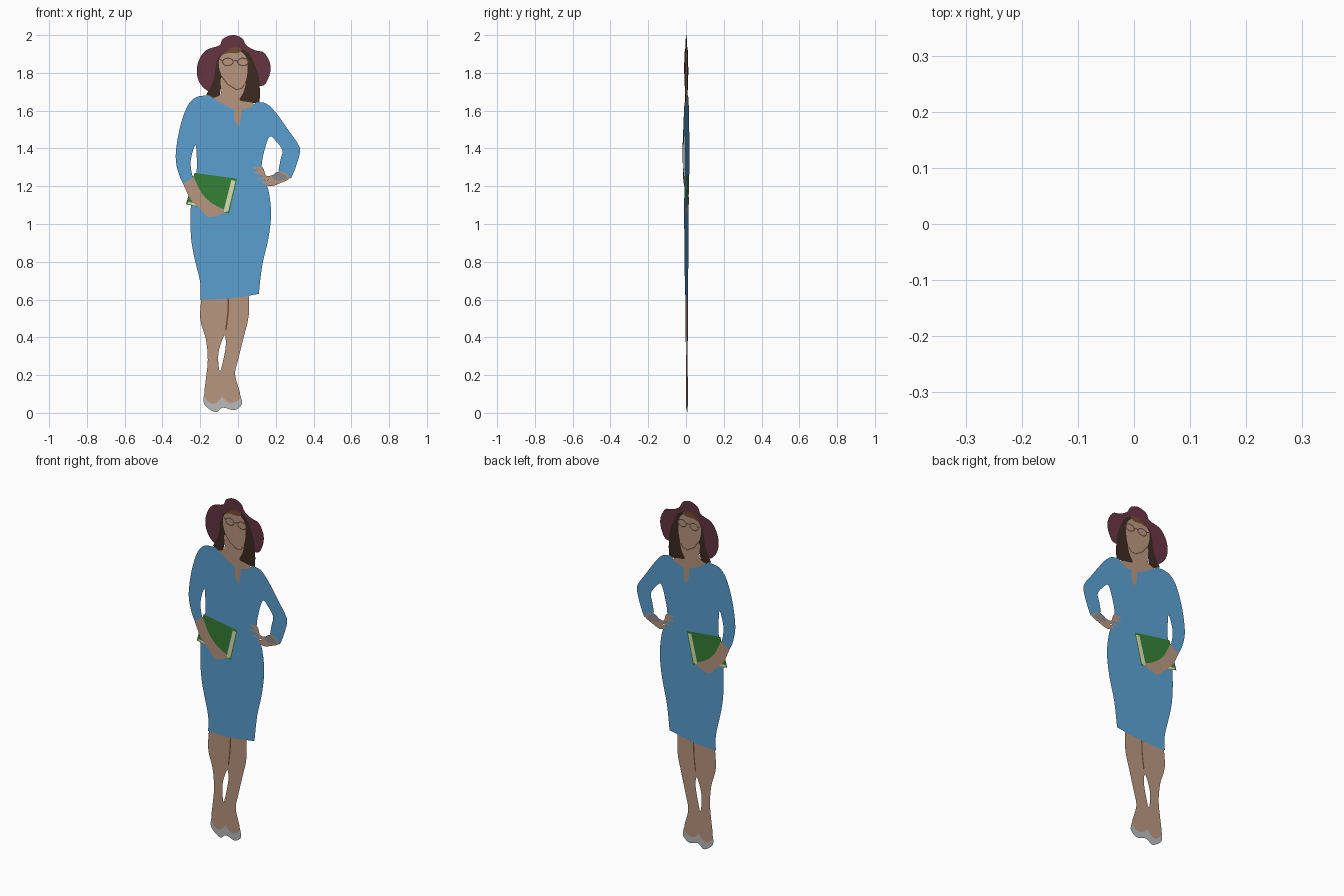
import bpy, math
from mathutils import Vector
from mathutils.geometry import delaunay_2d_cdt

TURN = -0.055          # the flat cutout is turned slightly about z
layers = []            # (part name, outline), painted back to front


def outline(pts, steps=4):
    """Closed smooth outline; a doubled point is a sharp corner."""
    p = [Vector(q) for q in pts]
    n, out = len(p), []
    for i in range(n):
        a, b, c, d = p[i - 1], p[i], p[(i + 1) % n], p[(i + 2) % n]
        if (c - b).length < 1e-6:
            continue
        for s in range(steps):
            t = s / steps
            out.append(0.5 * (2 * b + (c - a) * t + (2 * a - 5 * b + 4 * c - d) * t * t
                              + (3 * b - a - 3 * c + d) * t ** 3))
    return out


def shape(name, *pts):
    layers.append((name, outline(pts)))


def flat(name, *pts):
    layers.append((name, [Vector(q) for q in pts]))


def stroke(name, w, pts):
    p = [Vector(q) for q in pts]
    left, right = [], []
    for i, q in enumerate(p):
        d = (p[min(i + 1, len(p) - 1)] - p[max(i - 1, 0)]).normalized()
        off = Vector((-d.y, d.x)) * w / 2
        left.append(q + off)
        right.append(q - off)
    layers.append((name, left + right[::-1]))


# hat: crown and floppy brim
shape("hat", (-0.10, 1.945), (-0.08, 1.98), (-0.03, 2.0), (0.02, 1.985), (0.045, 1.945),
      (0.09, 1.92), (0.14, 1.905), (0.172, 1.84), (0.16, 1.77), (0.12, 1.73), (0, 1.76),
      (-0.13, 1.70), (-0.19, 1.73), (-0.217, 1.79), (-0.21, 1.86), (-0.17, 1.92))
# hair, two long locks
shape("hair", (-0.09, 1.90), (-0.02, 1.935), (0.05, 1.91), (0.09, 1.84), (0.113, 1.76),
      (0.115, 1.64), (0.115, 1.64), (0.01, 1.64), (0.01, 1.64), (0.0, 1.74), (-0.08, 1.74),
      (-0.10, 1.655), (-0.10, 1.655), (-0.168, 1.685), (-0.168, 1.685), (-0.13, 1.76),
      (-0.115, 1.85))
# neck, face, hairline, chin line
shape("neck", (-0.085, 1.78), (-0.09, 1.69), (-0.14, 1.66), (-0.10, 1.62), (0, 1.59), (0.07, 1.60),
      (0.08, 1.64), (0.01, 1.655), (0.03, 1.70), (0.03, 1.76))
shape("face", (-0.10, 1.87), (-0.06, 1.91), (0, 1.92), (0.045, 1.88), (0.05, 1.80),
      (0.03, 1.73), (-0.01, 1.71), (-0.06, 1.75), (-0.093, 1.80))
shape("hairline", (-0.09, 1.895), (-0.03, 1.935), (0.02, 1.925), (0, 1.905), (-0.05, 1.905))
stroke("chin_line", 0.006, [(-0.085, 1.78), (-0.055, 1.74), (-0.01, 1.712), (0.02, 1.718),
                            (0.035, 1.74)])
# glasses
for cx in (-0.054, 0.026):
    stroke("glasses", 0.006, [(cx + 0.028 * math.cos(a * math.pi / 10),
                               1.858 + 0.02 * math.sin(a * math.pi / 10)) for a in range(21)])
stroke("glasses", 0.006, [(-0.026, 1.862), (-0.014, 1.866), (-0.002, 1.862)])
stroke("glasses", 0.006, [(-0.098, 1.872), (-0.08, 1.864)])

# legs with the gap between them, and shoes
shape("legs", (-0.19, 0.64), (-0.19, 0.64), (-0.20, 0.5), (-0.17, 0.39), (-0.16, 0.28),
      (-0.17, 0.18), (-0.178, 0.09), (-0.15, 0.03), (-0.09, 0.05), (-0.01, 0.04),
      (0.013, 0.09), (-0.015, 0.2), (0, 0.28), (0.03, 0.4), (0.057, 0.52), (0.055, 0.66),
      (0.055, 0.66))
shape("gap", (-0.07, 0.41), (-0.065, 0.35), (-0.085, 0.25), (-0.098, 0.22), (-0.105, 0.3),
      (-0.09, 0.37))
stroke("leg_line", 0.008, [(-0.05, 0.62), (-0.053, 0.53), (-0.064, 0.44)])
shape("shoes", (-0.18, 0.10), (-0.18, 0.10), (-0.178, 0.045), (-0.12, 0.004), (-0.08, 0.028),
      (-0.02, 0.014), (0.02, 0.045), (0.015, 0.085), (0.015, 0.085), (-0.01, 0.06),
      (-0.05, 0.055), (-0.085, 0.085), (-0.085, 0.085), (-0.12, 0.05), (-0.16, 0.06))

# dress with both sleeves
shape("dress", (-0.15, 1.68), (-0.15, 1.68), (-0.22, 1.672), (-0.27, 1.62), (-0.31, 1.50),
      (-0.33, 1.36), (-0.315, 1.27), (-0.29, 1.212), (-0.29, 1.212), (-0.24, 1.20),
      (-0.25, 1.09), (-0.25, 0.95), (-0.235, 0.84), (-0.20, 0.69), (-0.20, 0.60), (-0.20, 0.60),
      (-0.05, 0.605), (0.11, 0.63), (0.11, 0.63), (0.128, 0.78), (0.16, 0.92), (0.175, 1.05),
      (0.165, 1.16), (0.145, 1.23), (0.125, 1.30), (0.14, 1.39), (0.167, 1.463), (0.20, 1.44),
      (0.235, 1.39), (0.225, 1.34), (0.215, 1.285), (0.215, 1.285), (0.28, 1.24), (0.28, 1.24),
      (0.305, 1.30), (0.328, 1.38), (0.32, 1.42), (0.275, 1.485), (0.20, 1.59), (0.15, 1.637),
      (0.10, 1.645), (0.10, 1.645), (0.06, 1.615), (-0.01, 1.605), (-0.09, 1.64))
shape("gap", (-0.225, 1.42), (-0.25, 1.34), (-0.245, 1.27), (-0.23, 1.24), (-0.22, 1.27),
      (-0.218, 1.34))
shape("neck_opening", (-0.015, 1.607), (0.015, 1.607), (0.015, 1.56), (0.003, 1.518),
      (-0.02, 1.56))

# book with page edges
flat("book", (-0.23, 1.27), (-0.005, 1.24), (-0.047, 1.055), (-0.275, 1.105))
flat("pages", (-0.035, 1.232), (-0.013, 1.228), (-0.052, 1.066), (-0.075, 1.073))
stroke("pages", 0.012, [(-0.265, 1.112), (-0.06, 1.067)])
# left forearm and hand holding the book
shape("left_arm", (-0.29, 1.212), (-0.29, 1.212), (-0.235, 1.25), (-0.235, 1.25), (-0.19, 1.16),
      (-0.13, 1.105), (-0.075, 1.075), (-0.09, 1.052), (-0.155, 1.037), (-0.20, 1.08),
      (-0.25, 1.13))
# right hand on the hip, with bracelet
shape("right_hand", (0.08, 1.298), (0.13, 1.30), (0.15, 1.255), (0.20, 1.265), (0.225, 1.28),
      (0.275, 1.245), (0.22, 1.215), (0.17, 1.20), (0.13, 1.222), (0.16, 1.235), (0.09, 1.238),
      (0.14, 1.252), (0.08, 1.272), (0.11, 1.28))
shape("bracelet", (0.18, 1.25), (0.21, 1.275), (0.255, 1.255), (0.25, 1.235), (0.20, 1.232))


def inside(p, poly):
    hit = False
    for a, b in zip(poly, poly[1:] + poly[:1]):
        if (a.y > p.y) != (b.y > p.y) and p.x < a.x + (p.y - a.y) * (b.x - a.x) / (b.y - a.y):
            hit = not hit
    return hit


# triangulate all outlines together; the topmost layer owns each triangle
verts, edges = [], []
for _, poly in layers:
    s, n = len(verts), len(poly)
    verts += poly
    edges += [(s + i, s + (i + 1) % n) for i in range(n)]
vs, _, fs, *_ = delaunay_2d_cdt(verts, edges, [], 0, 1e-5, False)
parts = {}
for f in fs:
    c = sum((vs[i] for i in f), Vector((0, 0))) / len(f)
    owner = next((name for name, poly in reversed(layers) if inside(c, poly)), "gap")
    parts.setdefault(owner, []).append(f)
parts.pop("gap", None)

skin, brown = (0.47, 0.30, 0.21), (0.17, 0.07, 0.03)
colors = {"hat": (0.13, 0.035, 0.055), "hair": (0.045, 0.022, 0.015), "dress": (0.10, 0.34, 0.61),
          "book": (0.035, 0.21, 0.035), "pages": (0.72, 0.72, 0.45), "shoes": (0.48, 0.48, 0.48),
          "bracelet": (0.25, 0.25, 0.27), "glasses": (0.12, 0.06, 0.045), "hairline": brown,
          "chin_line": brown, "leg_line": brown}
mats = {}
for name, faces in parts.items():
    col = colors.get(name, skin)
    if col not in mats:
        mats[col] = bpy.data.materials.new(name + "_color")
        mats[col].diffuse_color = (*col, 1)
    ids = {v: k for k, v in enumerate(sorted({i for f in faces for i in f}))}
    mesh = bpy.data.meshes.new(name)
    mesh.from_pydata([(vs[i].x, vs[i].x * TURN, vs[i].y) for i in ids], [],
                     [[ids[i] for i in f] for f in faces])
    mesh.materials.append(mats[col])
    bpy.context.collection.objects.link(bpy.data.objects.new(name, mesh))
